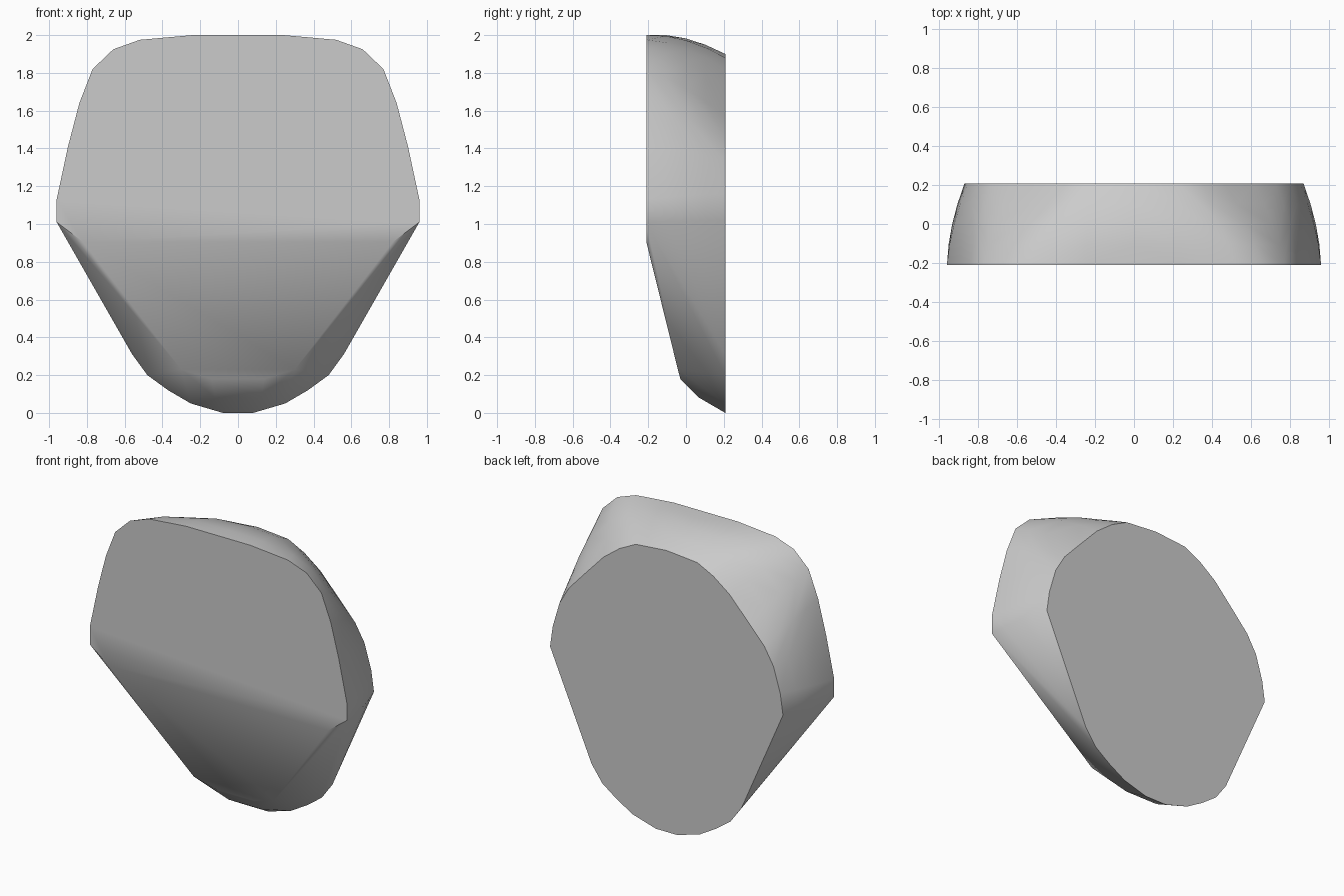
import bpy, bmesh, math

cube = bpy.data.objects.get("Cube")
if cube:
    bpy.data.objects.remove(cube, do_unlink=True)

FRONT, BACK, MID_Z = -0.21, 0.208, 1.02

# Matching half outlines (x, z) of the front and back faces, side to crown
front_arch = [(0.96, 1.01), (0.96, 1.13), (0.90, 1.41), (0.84, 1.64), (0.77, 1.82),
              (0.66, 1.925), (0.52, 1.975), (0.24, 2.0), (0, 2.0)]
back_arch = [(0.87, 1.02), (0.85, 1.16), (0.80, 1.33), (0.73, 1.45), (0.62, 1.57),
             (0.47, 1.73), (0.35, 1.82), (0.23, 1.88), (0, 1.90)]
back_chin = [(0.56, 0.31), (0.48, 0.20), (0.37, 0.12), (0.25, 0.05), (0.08, 0)]

points = []
for (fx, fz), (bx, bz) in zip(front_arch, back_arch):
    points += [(fx, FRONT, fz), (bx, BACK, bz)]
    # Bulged rings between the two faces
    for t in (0.25, 0.5, 0.75):
        x, z = fx + (bx - fx) * t, fz + (bz - fz) * t
        swell = 4 * t * (1 - t)
        points.append((x * (1 + 0.02 * swell), FRONT + (BACK - FRONT) * t,
                       MID_Z + (z - MID_Z) * (1 + 0.035 * swell)))
points += [(x, BACK, z) for x, z in back_chin]

# Lower edge of the front face, sloped panel and rounded chin
points += [(0.82, FRONT, 0.905), (0.30, -0.043, 0.23), (0.14, -0.03, 0.18),
           (0.12, 0.07, 0.08)]

# Mirror the half and wrap it in a hull
bm = bmesh.new()
for x, y, z in points:
    bm.verts.new((x, y, z))
    if x > 0:
        bm.verts.new((-x, y, z))
hull = bmesh.ops.convex_hull(bm, input=bm.verts[:])
loose = {v for v in hull["geom_interior"] + hull["geom_unused"]
         if isinstance(v, bmesh.types.BMVert)}
bmesh.ops.delete(bm, geom=list(loose), context='VERTS')
bmesh.ops.dissolve_limit(bm, angle_limit=math.radians(0.5),
                         verts=bm.verts[:], edges=bm.edges[:])
bmesh.ops.recalc_face_normals(bm, faces=bm.faces[:])
mesh = bpy.data.meshes.new("rounded_block")
bm.to_mesh(mesh)
bm.free()

block = bpy.data.objects.new("rounded_block", mesh)
bpy.context.collection.objects.link(block)

# Plain grey
grey = bpy.data.materials.new("plain_grey")
grey.use_nodes = True
colour = (0.6, 0.6, 0.6, 1)
grey.diffuse_color = colour
grey.node_tree.nodes["Principled BSDF"].inputs["Base Color"].default_value = colour
mesh.materials.append(grey)

# Smooth body with crisp rims
bpy.ops.object.select_all(action='DESELECT')
block.select_set(True)
bpy.context.view_layer.objects.active = block
bpy.ops.object.shade_smooth_by_angle(angle=math.radians(35))
